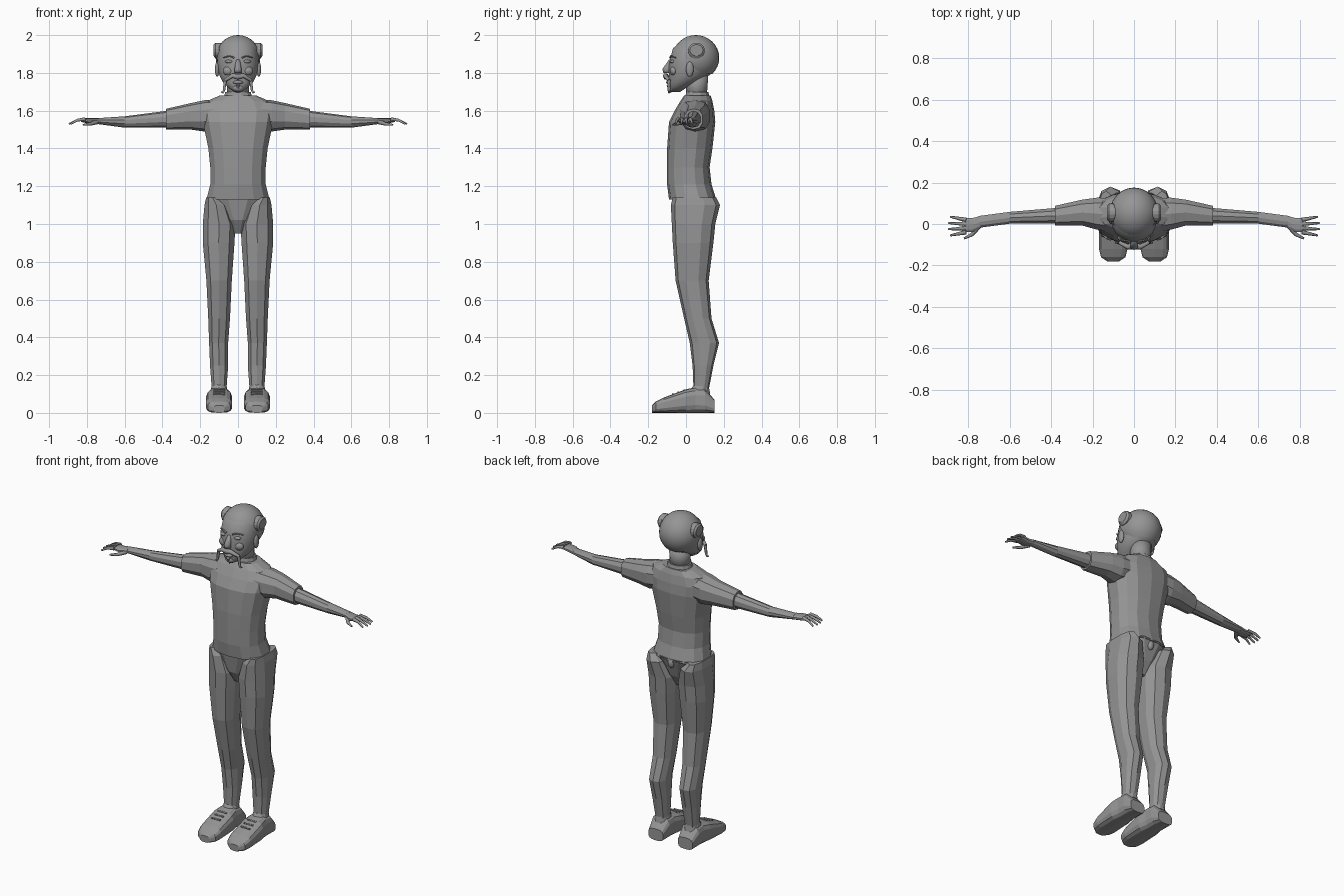
import bpy, bmesh, math
from mathutils import Vector

if "Cube" in bpy.data.objects:
    bpy.data.objects.remove(bpy.data.objects["Cube"])

shade = (0.3, 0.3, 0.3, 1)
grey = bpy.data.materials.new("plain grey")
grey.use_nodes = True
grey.diffuse_color = shade
grey.node_tree.nodes["Principled BSDF"].inputs["Base Color"].default_value = shade


def finish(name, data, mirror):
    part = bpy.data.objects.new(name, data)
    bpy.context.collection.objects.link(part)
    data.materials.append(grey)
    if mirror:
        part.modifiers.new("Mirror", "MIRROR").use_mirror_merge = False


def finish_bmesh(name, bm, mirror, smooth):
    bmesh.ops.recalc_face_normals(bm, faces=bm.faces[:])
    mesh = bpy.data.meshes.new(name)
    for face in bm.faces:
        face.smooth = smooth
    bm.to_mesh(mesh)
    bm.free()
    finish(name, mesh, mirror)


def rounded(angle, start, end, power):
    """Position between two limits on a rounded-square section."""
    middle, radius = (start + end) / 2, (end - start) / 2
    return middle + radius * math.copysign(abs(angle) ** (2 / power), angle)


def loft(name, sections, axis="z", sides=12, power=2.4, mirror=False, smooth=False):
    """Skin sections (position, low, high, low, high) placed along an axis."""
    bm = bmesh.new()
    rings = []
    for position, *limits in sections:
        ring = []
        for side in range(sides):
            turn = math.tau * (side + 0.5) / sides
            across = rounded(math.cos(turn), limits[0], limits[1], power)
            along = rounded(math.sin(turn), limits[2], limits[3], power)
            corner = [across, along]
            corner.insert("xyz".index(axis), position)
            ring.append(bm.verts.new(corner))
        rings.append(ring)
    for lower, upper in zip(rings, rings[1:]):
        for side in range(sides):
            bm.faces.new((lower[side - 1], lower[side], upper[side], upper[side - 1]))
    bm.faces.new(rings[0])
    bm.faces.new(rings[-1])
    finish_bmesh(name, bm, mirror, smooth)


def centred_loft(name, sections, **options):
    """Loft upwards from sections (height, half width, front, back)."""
    full = [(height, -half, half, front, back) for height, half, front, back in sections]
    loft(name, full, **options)


def ball(name, centre, size, mirror=False, keep=None):
    bm = bmesh.new()
    bmesh.ops.create_uvsphere(bm, u_segments=24, v_segments=16, radius=1)
    for vert in bm.verts:
        vert.co = Vector(centre) + vert.co * Vector(size)
    if keep:
        unwanted = [face for face in bm.faces if not keep(face.calc_center_median())]
        bmesh.ops.delete(bm, geom=unwanted, context="FACES")
    finish_bmesh(name, bm, mirror, True)


def tube(name, points, start, end, mirror=True):
    """Bevelled path whose radius runs evenly from start to end."""
    curve = bpy.data.curves.new(name, "CURVE")
    curve.dimensions = "3D"
    curve.bevel_depth = 1
    curve.bevel_resolution = 1
    curve.use_fill_caps = True
    spline = curve.splines.new("POLY")
    last = len(points) - 1
    spline.points.add(last)
    for index, (knot, place) in enumerate(zip(spline.points, points)):
        knot.co = (*place, 1)
        knot.radius = start + (end - start) * index / last
    finish(name, curve, mirror)


# Shirt body, collar and pelvis
centred_loft("shirt", [(1.13, .17, -.09, .16), (1.21, .15, -.1, .135), (1.3, .15, -.1, .125),
                       (1.4, .16, -.1, .14), (1.54, .19, -.09, .155), (1.6, .2, -.06, .15),
                       (1.65, .17, -.03, .14), (1.68, .1, -.01, .13)], sides=14)
centred_loft("collar", [(1.66, .08, -.01, .13), (1.7, .07, 0, .12)], power=2)
centred_loft("pelvis", [(.95, .03, -.02, .08), (1.02, .07, -.06, .12), (1.14, .17, -.08, .16)])
ball("back_tab", (0, .14, 1.11), (.02, .02, .03))

# Trouser legs
loft("leg", [(.12, .06, .14, .04, .12), (.25, .05, .15, .035, .145), (.37, .05, .155, .02, .175),
             (.5, .04, .16, -.01, .135), (.7, .03, .17, -.055, .12), (.9, .015, .19, -.07, .145),
             (1, .01, .19, -.075, .155), (1.1, .05, .18, -.08, .18), (1.14, .1, .17, -.07, .16)],
     sides=10, mirror=True)

# Sleeves, forearms and palms
loft("sleeve", [(.12, -.04, .13, 1.5, 1.66), (.18, -.03, .13, 1.49, 1.655),
                (.25, -.01, .12, 1.5, 1.64), (.38, -.01, .09, 1.5, 1.61)],
     axis="x", sides=10, mirror=True)
loft("forearm", [(.37, 0, .08, 1.51, 1.6), (.6, 0, .06, 1.51, 1.57), (.75, -.02, .04, 1.53, 1.56)],
     axis="x", sides=10, power=2, mirror=True)
loft("palm", [(.74, -.02, .04, 1.53, 1.56), (.78, -.04, .03, 1.53, 1.56),
              (.83, -.04, .03, 1.54, 1.56)], axis="x", sides=10, mirror=True)

# Fingers fan out from the palm and droop at the tip
for index, finger in enumerate(("little", "ring", "middle", "index")):
    root = .02 - .02 * index
    tip = .035 - .03 * index
    reach = .9 - .01 * abs(index - 1.5)
    path = [(.81, root, 1.555), (.85, (root + tip) / 2, 1.55), (reach, tip, 1.53)]
    tube(finger + "_finger", path, .011, .005)
tube("thumb", [(.75, -.01, 1.54), (.78, -.05, 1.53), (.82, -.07, 1.525)], .014, .005)

# Shoes with ankle opening and laces
loft("shoe", [(-.18, .07, .13, 0, .04), (-.16, .04, .16, 0, .06), (-.12, .03, .17, 0, .08),
              (0, .03, .17, 0, .125), (.05, .04, .16, 0, .135), (.1, .04, .16, 0, .13),
              (.15, .05, .15, 0, .07)], axis="y", sides=14, power=3.2, mirror=True)
loft("shoe_opening", [(.1, .05, .15, .01, .13), (.15, .06, .14, .04, .12)],
     power=2, mirror=True)
for row in range(3):
    front = -.07 + .03 * row
    height = .1 + .01 * row
    tube("lace", [(.07, front, height), (.13, front, height)], .005, .005)

# Neck, cranium and face
centred_loft("neck", [(1.66, .06, 0, .11), (1.8, .06, 0, .12)], sides=16, power=2, smooth=True)
ball("cranium", (0, .05, 1.88), (.113, .12, .118))
centred_loft("face", [(1.7, .02, -.08, -.03), (1.72, .05, -.09, 0), (1.75, .08, -.09, .06),
                      (1.79, .1, -.09, .12), (1.85, .11, -.09, .15), (1.93, .1, -.07, .15),
                      (1.97, .07, -.02, .12)], sides=24, power=2.1, smooth=True)

# Close-cropped hair, open over the face
ball("hair_cap", (0, .052, 1.88), (.118, .124, .12),
     keep=lambda spot: spot.z > 1.79 and (spot.y > .02 or spot.z > 1.93))

# Side buns and ears
loft("hair_bun", [(.09, .02, .09, 1.88, 1.96), (.1, .01, .1, 1.875, 1.96),
                  (.12, .01, .1, 1.875, 1.96), (.13, .02, .09, 1.89, 1.95)],
     axis="x", sides=16, power=2, mirror=True)
ball("ear", (.11, .02, 1.82), (.012, .02, .04), mirror=True)

# Facial features
centred_loft("nose", [(1.8, .02, -.12, -.08), (1.82, .02, -.125, -.08), (1.87, .01, -.09, -.07)],
             sides=10, power=2, smooth=True)
ball("eyelid", (.045, -.07, 1.86), (.023, .015, .01), mirror=True)
tube("eyebrow", [(.02, -.085, 1.88), (.045, -.08, 1.89), (.08, -.055, 1.88)], .005, .003)
ball("cheek", (.05, -.065, 1.81), (.03, .02, .025), mirror=True)
ball("lower_lip", (0, -.09, 1.75), (.026, .015, .01))
ball("chin", (0, -.075, 1.72), (.03, .02, .02))

# Moustache with drooping hooked strands, and a chin tuft
tube("moustache", [(0, -.105, 1.78), (.03, -.11, 1.785), (.07, -.09, 1.76)], .017, .009)
tube("moustache_strand", [(.067, -.09, 1.76), (.074, -.09, 1.71), (.08, -.09, 1.695),
                          (.09, -.09, 1.7)], .009, .004)
tube("chin_tuft", [(0, -.095, 1.735), (0, -.08, 1.695)], .01, .003, mirror=False)
